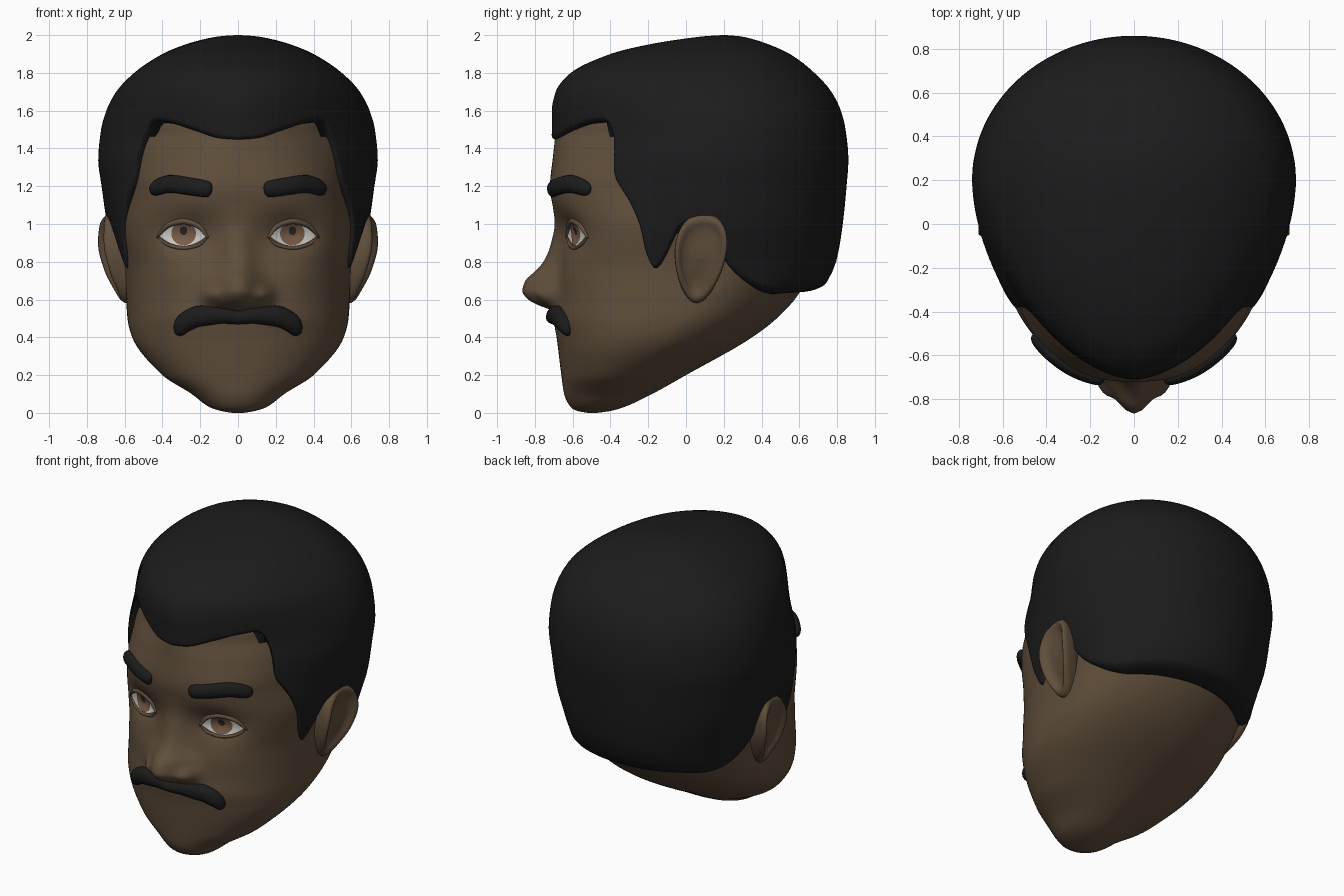
import bpy, bmesh, math
from mathutils import Vector
from math import sin, cos, pi, exp

if "Cube" in bpy.data.objects:
    bpy.data.objects.remove(bpy.data.objects["Cube"])


def material(name, rgb):
    m = bpy.data.materials.new(name)
    m.diffuse_color = (*rgb, 1)
    m.use_nodes = True
    m.node_tree.nodes["Principled BSDF"].inputs["Base Color"].default_value = m.diffuse_color
    return m


SKIN = material("brown skin", (0.118, 0.077, 0.044))
HAIR = material("black hair", (0.0115, 0.0115, 0.0115))
WHITE = material("eye white", (0.60, 0.59, 0.56))
IRIS = material("brown iris", (0.19, 0.11, 0.065))
PUPIL = material("dark pupil", (0.025, 0.02, 0.018))


def curve(keys, v):
    """Smooth monotone interpolation through (position, value) keys."""
    if v <= keys[0][0]:
        return keys[0][1]
    if v >= keys[-1][0]:
        return keys[-1][1]
    i = max(k for k in range(len(keys) - 1) if keys[k][0] <= v)
    slope = lambda k: (keys[k + 1][1] - keys[k][1]) / (keys[k + 1][0] - keys[k][0])

    def tangent(k):
        if k == 0 or k == len(keys) - 1:
            return slope(min(k, len(keys) - 2))
        a, b = slope(k - 1), slope(k)
        return 2 * a * b / (a + b) if a * b > 0 else 0
    h = keys[i + 1][0] - keys[i][0]
    u = (v - keys[i][0]) / h
    return ((2*u**3 - 3*u*u + 1) * keys[i][1] + (u**3 - 2*u*u + u) * h * tangent(i)
            + (3*u*u - 2*u**3) * keys[i + 1][1] + (u**3 - u*u) * h * tangent(i + 1))


def section(table, z):
    return [curve([(r[0], r[c]) for r in table], z) for c in range(1, 6)]


def ring_point(sec, t):
    """Point on a horizontal section; t = 0 is the front, pi the back."""
    yf, yb, w, yc, n = sec
    c, s = cos(t), sin(t)
    m = n if c > 0 else 2
    y = yc + (yf - yc if c > 0 else yb - yc) * abs(c) ** (2 / m)
    return math.copysign(w * abs(s) ** (2 / m), s), y


def loft(name, rings, mat, mirror=False, caps=True):
    """Skin closed rings of points together and cap both ends."""
    bm = bmesh.new()
    vs = [[bm.verts.new(p) for p in r] for r in rings]
    n = len(vs[0])
    for a, b in zip(vs, vs[1:]):
        for i in range(n):
            bm.faces.new((a[i], a[(i + 1) % n], b[(i + 1) % n], b[i]))
    if caps:
        bm.faces.new(vs[0])
        bm.faces.new(vs[-1])
    bmesh.ops.recalc_face_normals(bm, faces=bm.faces)
    if not caps and sum(f.normal.y for f in bm.faces) > 0:
        bmesh.ops.reverse_faces(bm, faces=bm.faces)
    me = bpy.data.meshes.new(name)
    bm.to_mesh(me)
    bm.free()
    me.materials.append(mat)
    for p in me.polygons:
        p.use_smooth = True
    ob = bpy.data.objects.new(name, me)
    bpy.context.collection.objects.link(ob)
    if mirror:
        ob.modifiers.new("mirror", "MIRROR")
    return ob


# Sections: height, front y, back y, half width, y of widest point, front squareness
HEAD = [(0, -.52, -.47, .03, -.5, 2), (.01, -.575, -.40, .09, -.5, 2), (.03, -.61, -.33, .15, -.48, 2),
        (.1, -.645, -.18, .245, -.43, 2.05), (.2, -.66, .0, .40, -.34, 2.15), (.4, -.685, .35, .56, -.13, 2.3),
        (.5, -.70, .48, .585, -.02, 2.4), (.6, -.685, .575, .592, .07, 2.55), (.7, -.67, .64, .597, .15, 2.7),
        (.8, -.66, .70, .607, .2, 2.75), (1, -.685, .77, .64, .2, 2.55), (1.2, -.72, .81, .61, .2, 2.5),
        (1.35, -.705, .82, .63, .2, 2.1), (1.5, -.685, .81, .67, .2, 1.67), (1.75, -.55, .68, .5, .2, 1.7)]
CAP = [(.6, -.70, .68, .605, .2, 2.5), (.7, -.69, .75, .61, .2, 2.7), (.8, -.68, .795, .63, .2, 2.6),
       (1, -.705, .83, .692, .2, 2.15), (1.2, -.735, .85, .722, .2, 1.9), (1.34, -.725, .86, .74, .2, 1.78),
       (1.5, -.71, .845, .725, .2, 1.67), (1.6, -.71, .82, .697, .2, 1.7), (1.7, -.69, .77, .645, .2, 1.8),
       (1.8, -.61, .68, .55, .2, 1.9), (1.9, -.40, .55, .40, .2, 2), (1.95, -.2, .44, .28, .2, 2),
       (1.985, .02, .33, .15, .2, 2), (1.996, .12, .27, .075, .2, 2), (2, .19, .21, .01, .2, 2)]
NOSE = [(.54, 0), (.57, .09), (.6, .15), (.65, .19), (.7, .18), (.75, .135), (.8, .095),
        (.85, .068), (.9, .047), (1, .012), (1.1, 0)]


def blob(x, z, cx, cz, sx, sz):
    return exp(-((abs(x) - cx) / sx) ** 2 - ((z - cz) / sz) ** 2)


def relief(x, z):   # eye sockets and cheeks
    return -.062 * blob(x, z, .27, .95, .15, .10) + .01 * blob(x, z, .33, .74, .14, .1)


def nose(x, z):     # bridge, tip and nostril wings
    width = curve([(.55, .125), (.68, .12), (.8, .09), (.95, .07)], z)
    return curve(NOSE, z) * exp(-(abs(x) / width) ** 2) + .05 * blob(x, z, .14, .625, .045, .045)


# Head
rings = []
for z in [0, .002, .005, .01, .02] + [.03 + .0125 * i for i in range(138)]:
    sec = section(HEAD, z)
    ring = []
    for i in range(240):
        t = 2 * pi * i / 240
        x, y = ring_point(sec, t)
        if cos(t) > 0:
            y -= relief(x, z) + nose(x, z)
        ring.append((x, y, z))
    rings.append(ring)
loft("head", rings, SKIN)

# Hair: a cap whose lower rim follows the hairline, given as (y, z) along the side
HAIRLINE = [(-.72, 1.44), (-.695, 1.448), (-.62, 1.495), (-.52, 1.533), (-.45, 1.542), (-.415, 1.53),
            (-.395, 1.49), (-.385, 1.38), (-.385, 1.25), (-.35, 1.18), (-.30, 1.1), (-.25, .98),
            (-.21, .82), (-.17, .76), (-.12, .82), (-.07, .95), (0, 1.0), (.1, 1.0), (.2, .82), (.24, .76),
            (.31, .70), (.42, .645), (.5, .63), (.6, .635), (.72, .64)]


def angle_at(y, z):
    yf, yb, w, yc, n = section(CAP, z)
    if y < yc:
        return math.acos(min(1, (yc - y) / (yc - yf)) ** (n / 2))
    return pi - math.acos(min(1, (y - yc) / (yb - yc)))


line = sorted((angle_at(y, z), z) for y, z in HAIRLINE)
columns = []
for i in range(300):
    t = 2 * pi * i / 300
    z0 = curve(line, min(t, 2 * pi - t))
    rim = .03 + .02 * max(0, -cos(t))
    steps = [(z0 + rim * (1 - cos(a * pi / 12)), sin(a * pi / 12)) for a in range(6)]
    za = z0 + rim
    steps += [(za + (2 - za) * sin(pi / 2 * q / 36), 1) for q in range(37)]
    col = []
    for z, f in steps:
        x, y = ring_point(section(CAP, z), t)
        k = 1 - (1 - f) * (.05 + .16 * max(0, -cos(t)))
        col.append((x * k, .2 + (y - .2) * k, z))
    columns.append(col)
loft("hair", list(zip(*columns)), HAIR)


def face(x, z):
    """Point and outward normal on the face, leaving out the nose."""
    def at(px, pz):
        yf, yb, w, yc, n = section(HEAD, pz)
        y = yc - (yc - yf) * max(0, 1 - (abs(px) / w) ** n) ** (1 / n)
        return Vector((px, y - relief(px, pz), pz))
    e = .01
    nrm = (at(x + e, z) - at(x - e, z)).cross(at(x, z + e) - at(x, z - e)).normalized()
    return at(x, z), nrm if nrm.y < 0 else -nrm


def strand(name, keys, depth, mat, mirror, blunt=8, steps=40):
    """Rounded strip lying on the face; keys are (position, x, z, half height)."""
    ch = lambda c, u: curve([(k[0], k[c]) for k in keys], u)
    rings = []
    for j in range(steps + 1):
        u = .5 - .5 * cos(pi * j / steps)
        p, n = face(ch(1, u), ch(2, u))
        d = .01
        tan = face(ch(1, min(1, u + d)), ch(2, min(1, u + d)))[0] - face(ch(1, max(0, u - d)), ch(2, max(0, u - d)))[0]
        side = n.cross(tan).normalized()
        end = max(.02, 1 - abs(2 * u - 1) ** blunt) ** .5
        rings.append([p + side * cos(a) * ch(3, u) * end + n * sin(a) * depth * end
                      for a in (2 * pi * k / 16 for k in range(16))])
    return loft(name, rings, mat, mirror)


# Eyebrows and moustache
strand("eyebrows", [(0, .137, 1.18, .044), (.35, .25, 1.198, .046), (.7, .36, 1.212, .047),
                    (1, .46, 1.18, .04)], .032, HAIR, True, 14)
half = [(.5, 0, .505, .036), (.64, .1, .518, .047), (.78, .2, .513, .055), (.9, .28, .478, .052),
        (1, .322, .415, .04)]
strand("moustache", [(1 - u, -x, z, r) for u, x, z, r in half[:0:-1]] + half, .042, HAIR, False, 16, 60)

# Eyelids
strand("upper_eyelids", [(0, .155, .925, .008), (.25, .21, .992, .014), (.5, .29, 1.015, .016),
                         (.75, .365, .996, .014), (1, .43, .925, .008)], .016, SKIN, True)
strand("lower_eyelids", [(0, .16, .93, .006), (.25, .21, .888, .009), (.5, .29, .873, .010),
                         (.75, .365, .888, .009), (1, .425, .93, .006)], .010, SKIN, True)


# Eyes: thin plates on the face, kept inside the almond outline
def plate(name, cx, cz, rx, rz, lift, mat, almond=False):
    rings = []
    for k in range(8, -1, -1):
        s = max(.01, k / 8)
        ring = []
        for i in range(40):
            a = 2 * pi * i / 40
            x, z = cx + rx * s * cos(a), cz + rz * s * sin(a)
            room = max(0, 1 - ((x - .29) / .123) ** 2)
            if almond:
                z = .937 + s * (.068 if sin(a) > 0 else .054) * sin(a) * abs(sin(a))
            else:
                z = min(max(z, .937 - .052 * room), .937 + .066 * room)
            p, n = face(x, z)
            ring.append(p + n * lift)
        rings.append(ring)
    loft(name, rings, mat, True, False)


plate("eye_whites", .29, .937, .123, .06, .004, WHITE, True)
plate("irises", .285, .95, .066, .066, .008, IRIS)
plate("pupils", .285, .967, .02, .026, .011, PUPIL)

# Ears: outline rings stepping from the head out to the rim and into the hollow
RIM = [(.57, .605), (.65, .645), (.75, .69), (.9, .722), (1, .715), (1.06, .685)]
rings = []
for scale, dx in [(.85, -.16), (.95, -.08), (1, -.035), (.99, -.008), (.93, .004), (.85, 0), (.76, -.015),
                  (.66, -.03), (.4, -.04), (.02, -.035)]:
    ring = []
    for i in range(40):
        a = 2 * pi * i / 40
        y = .075 + .02 * sin(a) + .135 * (1 + .25 * sin(a)) * cos(a) * scale
        z = .82 + .24 * sin(a) * scale
        ring.append((curve(RIM, z) + (y - .08) * .12 + dx, y, z))
    rings.append(ring)
loft("ears", rings, SKIN, True)
